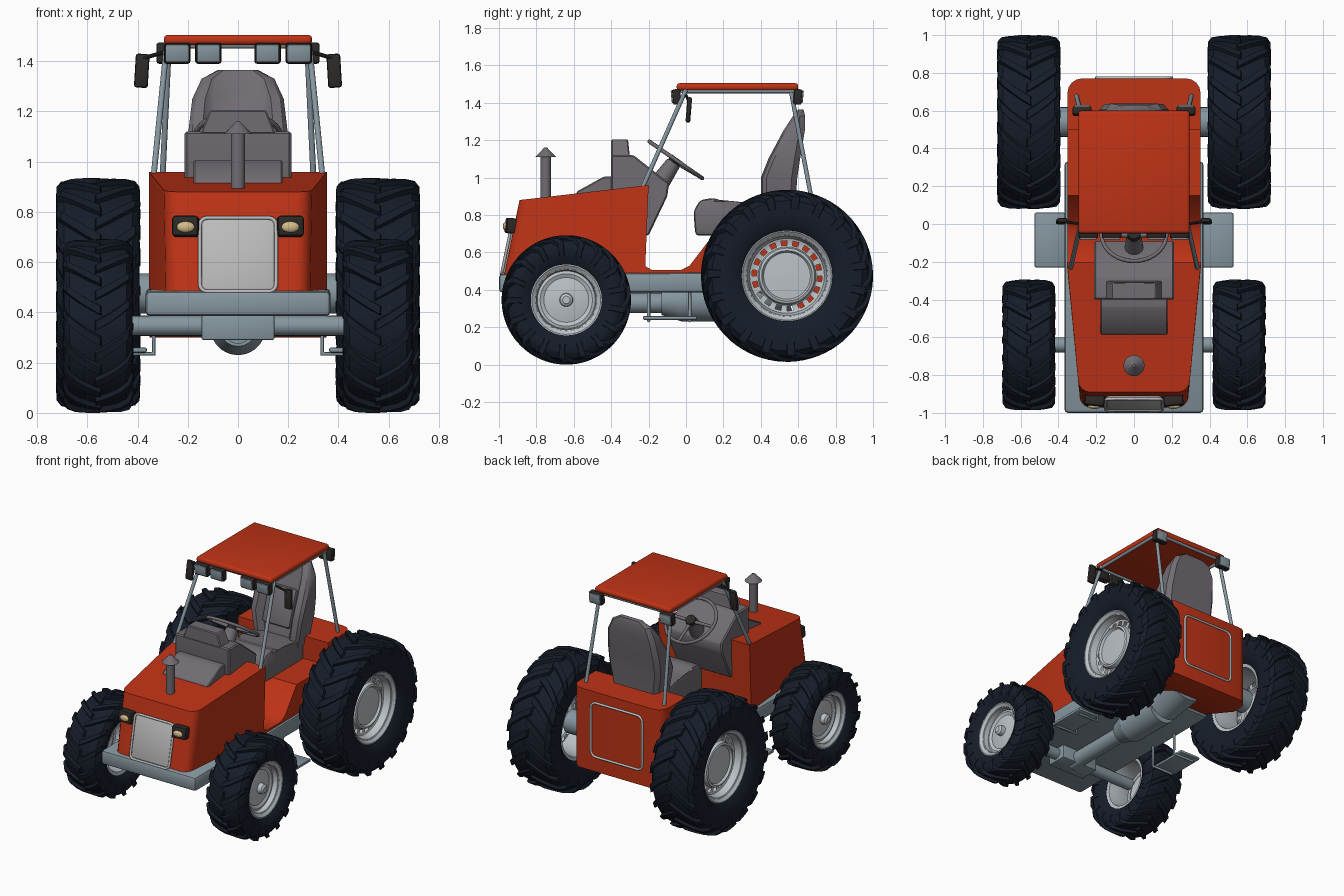
import bpy, bmesh
from math import sin, cos, pi, atan2
from mathutils import Vector

if "Cube" in bpy.data.objects:
    bpy.data.objects.remove(bpy.data.objects["Cube"])

def mat(name, r, g, b):
    m = bpy.data.materials.new(name)
    m.diffuse_color = (r, g, b, 1)
    m.use_nodes = True
    m.node_tree.nodes["Principled BSDF"].inputs["Base Color"].default_value = m.diffuse_color
    return m

RED = mat("red_paint", .52, .033, .008)
STEEL = mat("blue_grey", .24, .31, .35)
TRIM = mat("trim_grey", .165, .15, .17)
RUBBER = mat("rubber", .008, .012, .022)
RIM = mat("rim_grey", .5, .54, .57)
DARK = mat("dark_plastic", .025, .022, .02)
PALE = mat("grille_grey", .5, .5, .5)
CREAM = mat("lens", .65, .5, .25)

def finish(name, bm, m, loc=(0, 0, 0), rot=(0, 0, 0)):
    bmesh.ops.recalc_face_normals(bm, faces=bm.faces[:])
    me = bpy.data.meshes.new(name)
    bm.to_mesh(me)
    bm.free()
    me.materials.append(m)
    o = bpy.data.objects.new(name, me)
    o.location, o.rotation_euler = loc, rot
    bpy.context.collection.objects.link(o)
    return o

def bevel(bm, width, seg, pick=lambda e: True):
    bmesh.ops.bevel(bm, geom=[e for e in bm.edges if pick(e)], offset=width,
                    segments=seg, profile=.5, affect='EDGES', clamp_overlap=True)

def box(name, loc, size, m, bev=0, rot=(0, 0, 0), seg=2):
    bm = bmesh.new()
    bmesh.ops.create_cube(bm, size=1)
    bmesh.ops.scale(bm, vec=size, verts=bm.verts)
    if bev:
        bevel(bm, bev, seg)
    return finish(name, bm, m, loc, rot)

def prism(name, pts, w, m, bev=0, seg=2, pick=lambda e: True, width_at=lambda y, z: 1):
    """Side profile (y, z) extruded across x."""
    bm = bmesh.new()
    a, b = [[bm.verts.new((s * w * width_at(y, z), y, z)) for y, z in pts] for s in (-1, 1)]
    bm.faces.new(a)
    bm.faces.new(b)
    for i in range(len(pts)):
        j = (i + 1) % len(pts)
        bm.faces.new((a[i], a[j], b[j], b[i]))
    if bev:
        bevel(bm, bev, seg, pick)
    return finish(name, bm, m)

def rod(name, a, b, r, m, r2=None, seg=20):
    a, b = Vector(a), Vector(b)
    bm = bmesh.new()
    bmesh.ops.create_cone(bm, cap_ends=True, segments=seg, radius1=r,
                          radius2=r if r2 is None else r2, depth=(b - a).length)
    return finish(name, bm, m, (a + b) / 2, (b - a).to_track_quat('Z', 'Y').to_euler())

def tube(name, pts, r, m, cyclic=False):
    cu = bpy.data.curves.new(name, 'CURVE')
    cu.dimensions, cu.bevel_depth, cu.bevel_resolution, cu.use_fill_caps = '3D', r, 2, True
    sp = cu.splines.new('POLY')
    sp.points.add(len(pts) - 1)
    for p, q in zip(sp.points, pts):
        p.co = (*q, 1)
    sp.use_cyclic_u = cyclic
    cu.materials.append(m)
    o = bpy.data.objects.new(name, cu)
    bpy.context.collection.objects.link(o)
    return o

def round_frame(name, loc, w, h, r, m, tilt=0):
    pts = []
    for k, (sx, sz) in enumerate(((1, 1), (-1, 1), (-1, -1), (1, -1))):
        for j in range(5):
            t = (k + j / 4) * pi / 2
            pts.append((sx * (w - r) + r * cos(t), 0, sz * (h - r) + r * sin(t)))
    o = tube(name, pts, .008, m, True)
    o.location, o.rotation_euler = loc, (tilt, 0, 0)

def lathe(name, prof, c, m, seg=48, closed=False, slot=None):
    """Revolve (x, r) points about the wheel axle; slot = profile span with every other face open."""
    bm = bmesh.new()
    rings = [[bm.verts.new((c[0] + x, c[1] + r * cos(2 * pi * i / seg), c[2] + r * sin(2 * pi * i / seg)))
              for i in range(seg)] for x, r in prof]
    for k in range(len(prof) if closed else len(prof) - 1):
        a, b = rings[k], rings[(k + 1) % len(prof)]
        for i in range(seg):
            if k == slot and i % 2:
                continue
            j = (i + 1) % seg
            bm.faces.new((a[i], a[j], b[j], b[i]))
    if not closed:
        bm.faces.new(rings[-1])
    return finish(name, bm, m)

def lugs(name, path, c, n, sweep, wid, h):
    """Chevron tread bars following half of the tyre section."""
    bm = bmesh.new()
    for s in (-1, 1):
        for i in range(n):
            a0 = 2 * pi * (i + (.5 if s > 0 else 0)) / n
            secs = []
            for k, (x, r) in enumerate(path):
                hh = h if k < len(path) - 1 else .003
                a = a0 - sweep * min(1, (k / (len(path) - 2)))
                secs.append([bm.verts.new((c[0] + s * (x + dx), c[1] + rr * cos(a + d), c[2] + rr * sin(a + d)))
                             for rr, d, dx in ((r - .012, -wid, -.004), (r + hh, -wid * .75, .004),
                                               (r + hh, wid * .75, .004), (r - .012, wid, -.004))])
            for p, q in zip(secs, secs[1:]):
                for j in range(4):
                    bm.faces.new((p[j], p[(j + 1) % 4], q[(j + 1) % 4], q[j]))
            bm.faces.new(secs[0])
            bm.faces.new(secs[-1])
    return finish(name, bm, RUBBER)

def wheel(name, c, R, rim, w, n, disc, slot):
    s = 1 if c[0] > 0 else -1
    r = R - .018
    half = [(0, r), (w * .5, r - .003), (w * .8, r - .012), (w * .95, r - .04),
            (w * .97, (r + rim) / 2 + .01), (w * .9, rim + .03), (w * .74, rim - .004)]
    lathe(name + "_tyre", half + [(-x, q) for x, q in half[:0:-1]], c, RUBBER, closed=True)
    lugs(name + "_tread", [(-.012, r), (w * .3, r), (w * .6, r - .003), (w * .84, r - .012),
                           (w * .95, r - .035), (w * .965, r - .085)], c, n, .36, .065, .018)
    prof = [(-w * .74, rim), (-w * .7, rim - .025), (-w * .3, rim - .035), (w * .3, rim - .035),
            (w * .66, rim - .025), (w * .76, rim - .006), (w * .76, rim), (w * .7, rim - .012),
            (w * .62, rim - .03)] + disc
    lathe(name + "_rim", [(s * x, q) for x, q in prof], c, RIM, seg=36, slot=slot)

# wheels
for s, side in ((1, "right"), (-1, "left")):
    wheel("rear_" + side, (s * .557, .54, .475), .46, .243, .17, 19,
          [(.06, .2), (.055, .188), (.055, .163), (.06, .155), (.085, .148), (.09, .135), (.075, .125),
           (.08, .02)], 10)
    wheel("front_" + side, (s * .557, -.64, .346), .346, .19, .142, 17,
          [(.055, .155), (.06, .14), (.05, .12), (.065, .05), (.065, .036), (.095, .034), (.105, .02)], None)

# body: hood and rear tub with rounded end corners
def upright(at):
    return lambda e: all(at(v.co) for v in e.verts) and abs(e.verts[0].co.x - e.verts[1].co.x) < .06
prism("hood", [(-.975, .47), (-.89, .88), (-.2, .96), (-.22, .47)], .355, RED, .055, 4,
      upright(lambda p: p.y < -.8), lambda y, z: 1 - .2 * (-.2 - y) / .75 if y < -.3 else 1)
prism("rear_body", [(-.23, .47), (-.23, .56), (-.215, .525), (-.18, .505), (-.03, .505), (.02, .53), (.15, .70),
                    (.5, .70), (.5, .86), (.77, .86), (.77, .30), (.62, .30), (.35, .40), (.1, .47)],
      .352, RED, .075, 4, upright(lambda p: p.y > .76))
round_frame("rear_panel_frame", (0, .773, .595), .2, .19, .04, PALE)

# grille and headlights on the sloping nose
tilt = -atan2(.085, .41)
prism_y = lambda z: -.975 + (z - .47) * .207
box("grille", (0, prism_y(.63), .63), (.295, .03, .295), PALE, .012, (tilt, 0, 0))
round_frame("grille_frame", (0, prism_y(.63) - .014, .63), .152, .15, .03, PALE, tilt)
for s in (-1, 1):
    box("headlight", (s * .208, -.932, .742), (.105, .065, .082), DARK, .012, (tilt / 2, 0, s * .1))
    bm = bmesh.new()
    bmesh.ops.create_uvsphere(bm, u_segments=20, v_segments=12, radius=1)
    bmesh.ops.scale(bm, vec=(.036, .014, .022), verts=bm.verts)
    finish("headlight_lens", bm, CREAM, (s * .208, -.965, .74))

# chassis, axles and driveline
prism("chassis", [(-1, .385), (-1, .485), (.33, .495), (.33, .385)], .369, STEEL, .02, 2)
rod("front_axle", (-.5, -.64, .347), (.5, -.64, .347), .04, STEEL)
rod("rear_axle", (-.52, .54, .475), (.52, .54, .475), .08, STEEL)
box("front_axle_mount", (0, -.64, .34), (.29, .15, .1), STEEL, .008)
rod("drive_tube", (0, -.64, .33), (0, -.1, .33), .055, STEEL)
rod("gearbox_bell", (0, -.13, .34), (0, -.02, .34), .075, STEEL, .11)
rod("gearbox", (0, -.02, .34), (0, .3, .34), .11, STEEL, seg=28)
rod("differential", (0, .3, .34), (0, .52, .42), .11, STEEL, .14, 28)

# steps
for s in (-1, 1):
    box("step_plate", (s * .445, -.085, .25), (.165, .29, .022), STEEL, .009)
    for y in (-.2, .02):
        tube("step_hanger", [(s * .335, y, .39), (s * .335, y, .235), (s * .5, y, .235)], .009, STEEL)

# dashboard
prism("dashboard", [(-.4, .92), (-.4, 1.12), (-.28, 1.12), (-.09, .97), (-.1, .9), (-.2, .69), (-.25, .69)],
      .212, TRIM, .008, 1)
prism("dashboard_front", [(-.585, .89), (-.585, .925), (-.44, 1.005), (-.39, 1.005), (-.39, .89)], .178, TRIM,
      .006, 1)
prism("instrument_hood", [(-.4, 1.11), (-.4, 1.205), (-.31, 1.205), (-.3, 1.11)], .15, TRIM, .006, 1,
      width_at=lambda y, z: .75 if z > 1.2 else 1)

# exhaust
rod("exhaust_pipe", (0, -.75, .88), (0, -.75, 1.12), .028, TRIM)
rod("exhaust_cap", (0, -.75, 1.11), (0, -.75, 1.16), .056, TRIM, .008)

# steering wheel
hub, axis = Vector((0, -.055, 1.095)), Vector((0, .57, .82)).normalized()
up = Vector((0, -.82, .57)).normalized()
rim_pts = [hub + .172 * (up * cos(t) + Vector((sin(t), 0, 0))) for t in [2 * pi * i / 36 for i in range(36)]]
tube("steering_rim", rim_pts, .011, TRIM, True)
for t in (pi / 2, pi, -pi / 2):
    rod("steering_spoke", hub - axis * .01, hub + .17 * (up * cos(t) + Vector((sin(t), 0, 0))), .013, TRIM, .009, 12)
rod("steering_hub", hub - axis * .03, hub + axis * .012, .035, DARK)
rod("steering_column", hub - axis * .18, hub - axis * .02, .055, TRIM, .04)

# seat: cushion plus a backrest lofted from sections with side bolsters
prism("seat_cushion", [(.05, .69), (.04, .82), (.075, .88), (.15, .892), (.24, .855), (.5, .855), (.5, .69)],
      .165, TRIM, .02, 2)
bm = bmesh.new()
prev = None
for z, w, bol, mid, back in ((.8, .165, .40, .42, .58), (1, .2, .40, .455, .595), (1.1, .2, .44, .49, .61),
                             (1.25, .182, .52, .545, .635), (1.33, .145, .572, .58, .637), (1.365, .08, .6, .6, .628)):
    half = [(w * .55, mid), (w * .72, bol), (w * .92, bol + .01), (w, bol + .03), (w, back - .03), (w * .86, back)]
    ring = [bm.verts.new((x, y, z)) for x, y in half + [(-x, y) for x, y in half[::-1]]]
    if prev:
        for i in range(12):
            bm.faces.new((prev[i], prev[(i + 1) % 12], ring[(i + 1) % 12], ring[i]))
    else:
        bm.faces.new(ring)
    prev = ring
bm.faces.new(prev)
finish("seat_backrest", bm, TRIM)
box("seat_pad", (0, .475, 1.04), (.22, .05, .26), TRIM, .02, (-.33, 0, 0))

# roof and its frame
box("roof", (0, .275, 1.485), (.59, .65, .04), RED, .016, seg=3)
for s in (-1, 1):
    rod("front_post", (s * .337, -.24, .93), (s * .283, 0, 1.47), .012, STEEL, seg=12)
    rod("rear_post", (s * .305, .68, .84), (s * .275, .56, 1.47), .012, STEEL, seg=12)
    rod("roof_side_rail", (s * .278, -.02, 1.462), (s * .278, .58, 1.462), .011, STEEL, seg=12)
    # mirror and work lamps
    rod("mirror_arm", (s * .28, 0, 1.44), (s * .385, .015, 1.41), .008, DARK, seg=10)
    box("mirror", (s * .383, .015, 1.362), (.055, .025, .135), DARK, .01, (-.08, s * -.06, 0))
    for x, y, f, w in ((.242, -.05, -1, .105), (.118, -.05, -1, .105), (.275, .598, 1, .1)):
        box("work_lamp", (s * x, y, 1.432), (w, .045, .082), DARK, .01, (f * -.1, 0, 0))
        box("work_lamp_glass", (s * x, y + f * .022, 1.432), (w - .014, .014, .068), STEEL, .005, (f * -.1, 0, 0))
for y in (-.02, .58):
    rod("roof_cross_rail", (-.28, y, 1.462), (.28, y, 1.462), .011, STEEL, seg=12)

# smooth shading with sharp edges kept
for o in bpy.context.scene.objects:
    o.select_set(o.type == 'MESH')
    if o.type == 'MESH':
        bpy.context.view_layer.objects.active = o
bpy.ops.object.shade_smooth_by_angle(angle=.55)
